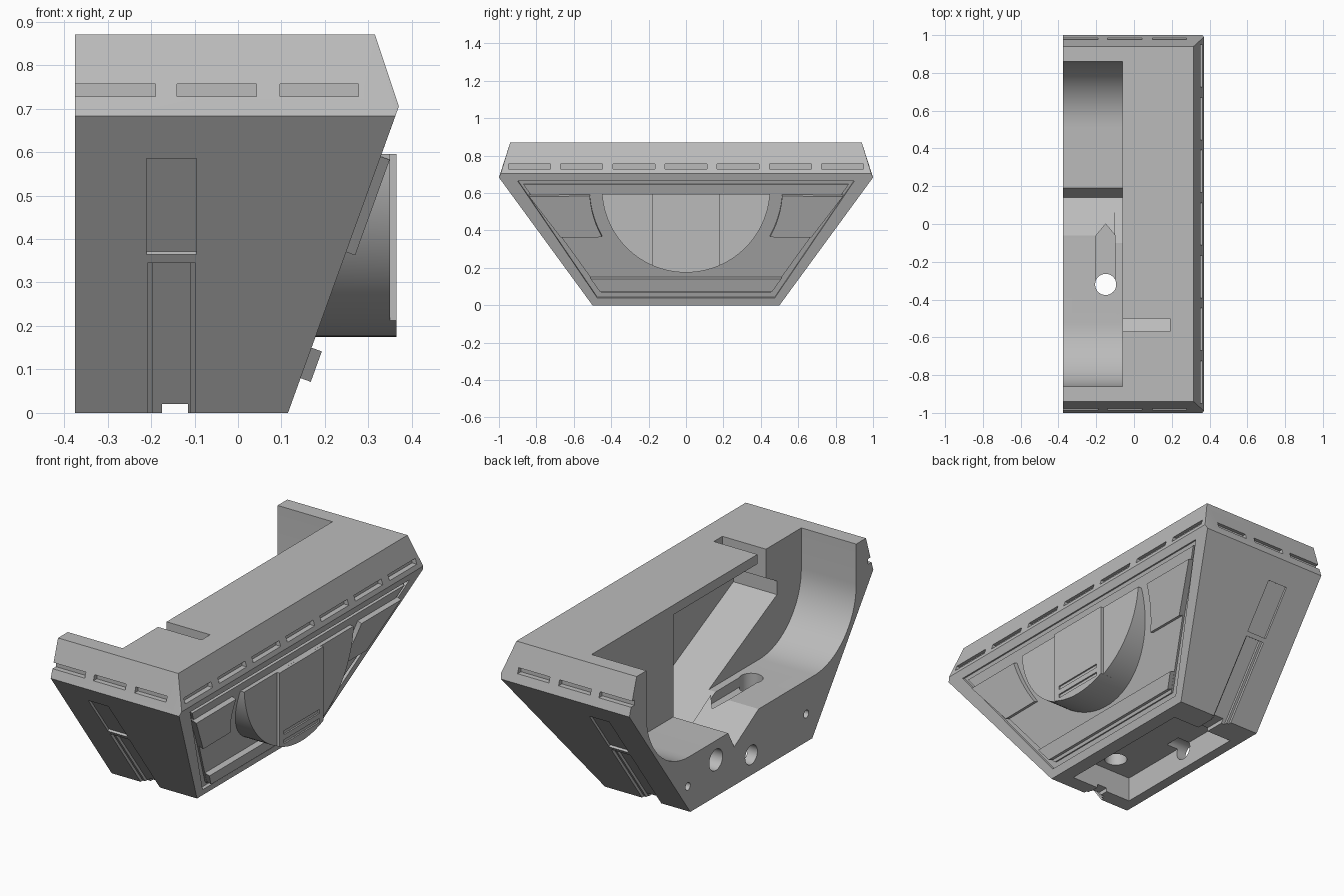
import bpy, bmesh, math
from mathutils import Matrix, Vector

if "Cube" in bpy.data.objects:
    bpy.data.objects.remove(bpy.data.objects["Cube"])

grey = bpy.data.materials.new("plain grey")
grey.use_nodes = True
colour = (0.5, 0.5, 0.5, 1)
grey.diffuse_color = colour
grey.node_tree.nodes["Principled BSDF"].inputs["Base Color"].default_value = colour


def make(name, bm):
    bmesh.ops.recalc_face_normals(bm, faces=bm.faces)
    mesh = bpy.data.meshes.new(name)
    bm.to_mesh(mesh)
    bm.free()
    ob = bpy.data.objects.new(name, mesh)
    bpy.context.collection.objects.link(ob)
    mesh.materials.append(grey)
    return ob


def frame(origin, u, v, n):
    m = Matrix((Vector(u).normalized(), Vector(v).normalized(), Vector(n).normalized()))
    return Matrix.Translation(origin) @ m.transposed().to_4x4()


def prism(name, pts, low, high, m):
    """Polygon in the u, v plane of a frame, extruded along n."""
    bm = bmesh.new()
    rings = [[bm.verts.new(m @ Vector((u, v, n))) for u, v in pts] for n in (low, high)]
    for ring in rings:
        bm.faces.new(ring)
    for i in range(len(pts)):
        j = (i + 1) % len(pts)
        bm.faces.new((rings[0][i], rings[0][j], rings[1][j], rings[1][i]))
    return make(name, bm)


def rect(u0, u1, v0, v1):
    return [(u0, v0), (u1, v0), (u1, v1), (u0, v1)]


def disc(u, v, r, count=32):
    return [(u + r * math.cos(i * math.tau / count), v + r * math.sin(i * math.tau / count))
            for i in range(count)]


def arc(u, v, r, a, b, count=16):
    angles = [math.radians(a + (b - a) * i / count) for i in range(count + 1)]
    return [(u + r * math.cos(t), v + r * math.sin(t)) for t in angles]


def combine(ob, tool, operation):
    """Apply a boolean and drop the tool."""
    mod = ob.modifiers.new("cut", "BOOLEAN")
    mod.operation, mod.solver, mod.object = operation, "EXACT", tool
    bpy.context.view_layer.update()
    mesh = bpy.data.meshes.new_from_object(ob.evaluated_get(bpy.context.evaluated_depsgraph_get()))
    ob.modifiers.clear()
    ob.data = mesh
    bpy.data.objects.remove(tool)


def cut(*args):
    combine(body, prism("cutter", *args), "DIFFERENCE")


def add(*args):
    combine(body, prism("addition", *args), "UNION")


# Frames: side profile (y, z along x), plan (x, y along z), sloped side
SIDE = frame((0, 0, 0), (0, 1, 0), (0, 0, 1), (1, 0, 0))
PLAN = frame((0, 0, 0), (1, 0, 0), (0, 1, 0), (0, 0, 1))
SLOPE = frame((0.115, 0, 0), (0, 1, 0), (0.255, 0, 0.705), (0.705, 0, -0.255))
STRETCH = 1.063


def on_slope(pts):
    return [(y, z * STRETCH) for y, z in pts]


def trapezoid(low, bottom, high, top):
    return [(-bottom, low), (bottom, low), (top, high), (-top, high)]


# Main tapered shell
bm = bmesh.new()
for s in (-1, 1):
    for x, y, z in ((-.375, .5, 0), (.115, .5, 0), (-.375, 1, .683), (.362, 1, .683),
                    (.37, .99, .705), (-.375, .94, .87), (.315, .94, .87)):
        bm.verts.new((x, s * y, z))
bmesh.ops.convex_hull(bm, input=bm.verts)
bmesh.ops.dissolve_limit(bm, angle_limit=0.01, verts=bm.verts, edges=bm.edges)
body = make("housing", bm)

# Border groove on the sloped side
cut(on_slope(trapezoid(.04, .475, .665, .9)), -.014, .05, SLOPE)
add(on_slope(trapezoid(.065, .45, .645, .87)), -.04, -.002, SLOPE)

# Half round bulge with a raised middle panel
half_round = arc(0, .625, .45, -176.2, -3.8, 48)
add(half_round, .13, .35, SIDE)
middle = [(-.18, .595)] + arc(0, .625, .45, -113.6, -66.4, 16) + [(.18, .595)]
add(middle, .3, .365, SIDE)
for z in (.215, .262):
    cut(rect(-.145, .145, z, z + .02), .357, .4, SIDE)

# Raised plates on the sloped side
add(on_slope(trapezoid(.08, .46, .15, .51)), -.02, .025, SLOPE)
for s in (-1, 1):
    curve = arc(0, .625, .515, -3.8, -29.5, 12)
    plate = [(s * y, z) for y, z in curve + [(.67, .37), (.84, .59)]]
    add(on_slope(plate), -.02, .022, SLOPE)

# Slots around the upper rim
for i in range(-3, 4):
    c = i * .279
    cut(rect(c - .112, c + .112, .728, .756), .335, .5, SIDE)
for s in (-1, 1):
    END = frame((0, 0, 0), (1, 0, 0), (0, 0, 1), (0, s, 0))
    for x0, x1 in ((-.4, -.19), (-.14, .042), (.097, .277)):
        cut(rect(x0, x1, .728, .756), .958, 1.2, END)

# Panels and cable channels in the sloped ends
for s in (-1, 1):
    END = frame((0, s * .5, 0), (1, 0, 0), (0, s * .5, .683), (0, s * .683, -.5))
    cut(rect(-.21, -.095, .452, .725), -.012, .1, END)
    cut(rect(-.208, -.098, -.1, .428), -.014, .1, END)
    cut(rect(-.195, -.11, -.1, .428), -.028, .1, END)

# Large open cavity with rounded ends and a notched floor
profile = [(-.86, 1)] + arc(-.52, .66, .34, 180, 270) + [(-.06, .32), (.14, .2), (.19, .29)]
profile += arc(.51, .64, .35, -90, 0) + [(.86, 1)]
cut(profile, -.5, -.06, SIDE)

# Inner chute: ramp below, narrow opening in the roof
chute = [(.14, .2), (-.06, .3), (-.66, .6), (-.66, .67), (-.57, .72), (-.57, 1),
         (-.5, 1), (-.5, .82), (.19, .82), (.19, .29)]
cut(chute, -.1, .19, SIDE)

# Underside pocket and cable groove
cut(rect(-.32, .04, -.42, .36), -.1, .13, PLAN)
cut(rect(-.175, -.115, -1, 1), -.1, .02, PLAN)

# Floor groove with a round drain
cut([(-.15, 0), (-.2, -.06), (-.2, -.32), (-.1, -.32), (-.1, -.06)], .27, .5, PLAN)
cut(disc(-.15, -.32, .056), -.1, .5, PLAN)

# Holes in the open side
for y, z, r, depth in ((.29, .19, .055, -.2), (0, .105, .05, -.25),
                       (-.45, .145, .02, -.33), (.52, .14, .02, -.33)):
    cut(disc(y, z, r, 24), -.5, depth, SIDE)

# Smooth the rounded surfaces and keep the edges crisp
bpy.ops.object.select_all(action="DESELECT")
body.select_set(True)
bpy.context.view_layer.objects.active = body
bpy.ops.object.shade_smooth_by_angle(angle=math.radians(20))
